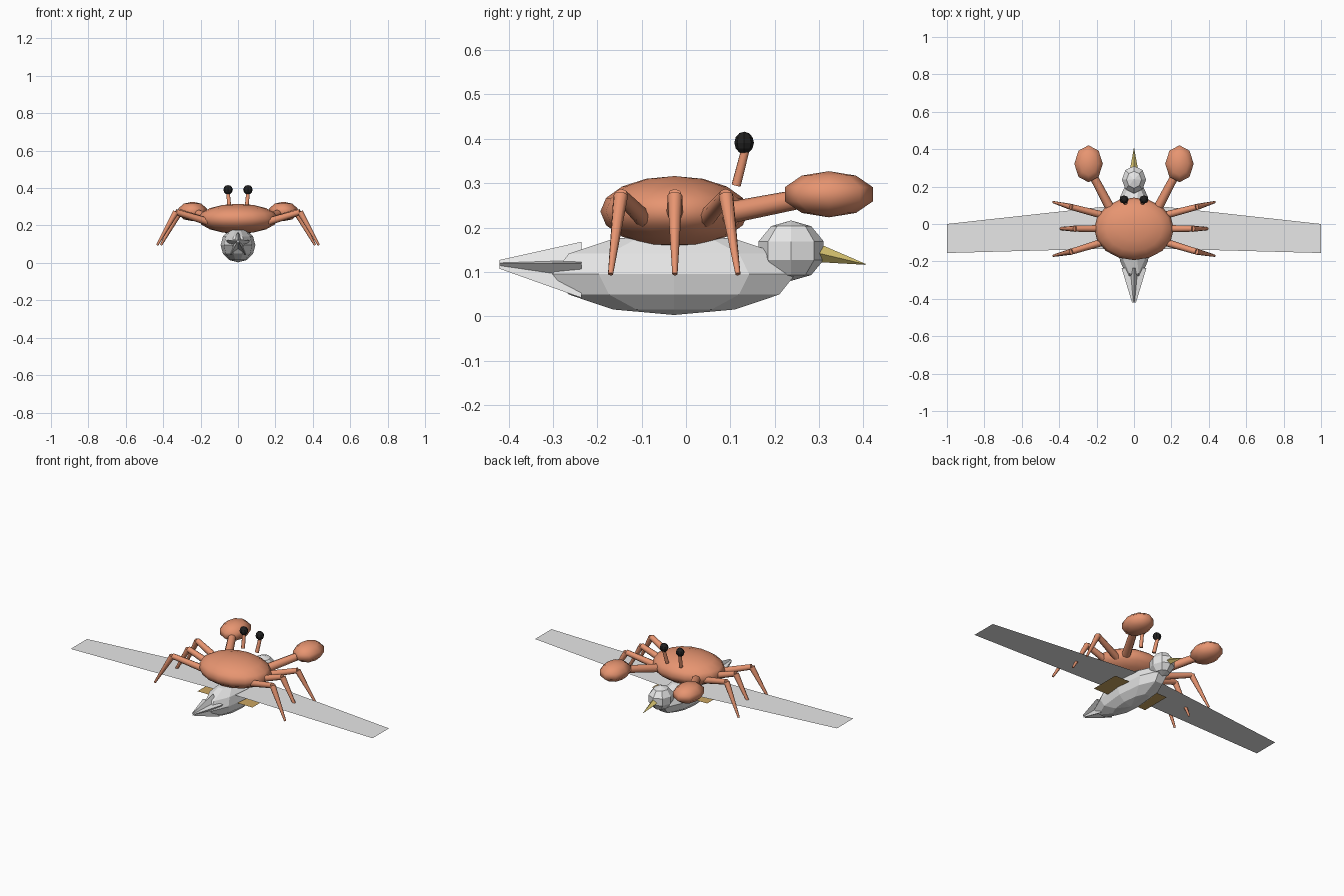
import bpy, bmesh, math
from mathutils import Vector, Matrix

cube = bpy.data.objects.get("Cube")
if cube:
    bpy.data.objects.remove(cube, do_unlink=True)


def material(name, rgb):
    m = bpy.data.materials.new(name)
    m.use_nodes = True
    m.diffuse_color = (*rgb, 1)
    m.node_tree.nodes["Principled BSDF"].inputs["Base Color"].default_value = (*rgb, 1)
    return m


ORANGE = material("crab_orange", (0.8, 0.3, 0.165))
GREY = material("feather_grey", (0.8, 0.8, 0.8))
YELLOW = material("beak_yellow", (0.72, 0.58, 0.17))
TAN = material("foot_tan", (0.6, 0.38, 0.12))
BLACK = material("eye_black", (0.015, 0.015, 0.015))


def finish(bm, name, mat, smooth=False):
    bmesh.ops.recalc_face_normals(bm, faces=bm.faces)
    mesh = bpy.data.meshes.new(name)
    for f in bm.faces:
        f.smooth = smooth
    bm.to_mesh(mesh)
    bm.free()
    mesh.materials.append(mat)
    ob = bpy.data.objects.new(name, mesh)
    bpy.context.collection.objects.link(ob)
    return ob


def ellipsoid(name, mat, center, radii, segments, rings, smooth=False, turn=0):
    bm = bmesh.new()
    bmesh.ops.create_uvsphere(bm, u_segments=segments, v_segments=rings, radius=1)
    bm.transform(Matrix.Translation(center) @ Matrix.Diagonal((*radii, 1))
                 @ Matrix.Rotation(turn, 4, 'Z'))
    return finish(bm, name, mat, smooth)


def limb(name, mat, start, end, r1, r2, sides=8, smooth=True):
    """Tapered rod between two points."""
    a, b = Vector(start), Vector(end)
    bm = bmesh.new()
    bmesh.ops.create_cone(bm, cap_ends=True, segments=sides, radius1=r1,
                          radius2=r2, depth=(b - a).length)
    turn = (b - a).to_track_quat('Z', 'Y').to_matrix().to_4x4()
    bm.transform(Matrix.Translation((a + b) / 2) @ turn)
    ob = finish(bm, name, mat, smooth)
    if smooth:
        for f in ob.data.polygons:
            f.use_smooth = len(f.vertices) == 4
    return ob


def plate(name, mat, corners):
    bm = bmesh.new()
    bm.faces.new([bm.verts.new(c) for c in corners])
    return finish(bm, name, mat)


# Bird body, head and beak
ellipsoid("bird_body", GREY, (0, -0.027, 0.095), (0.093, 0.288, 0.092), 10, 6,
          turn=math.pi / 2)
ellipsoid("bird_head", GREY, (0, 0.237, 0.148), (0.068, 0.077, 0.068), 8, 5)
limb("beak", YELLOW, (0, 0.295, 0.143), (0, 0.405, 0.117), 0.021, 0.001, 4, False)

# Tail: star section tapering backwards
bm = bmesh.new()
loops = []
for y, z, outer in ((-0.235, 0.098, 0.07), (-0.42, 0.116, 0.011)):
    loop = []
    for i in range(10):
        r = outer if i % 2 == 0 else outer * 0.5
        a = math.pi / 2 + i * math.pi / 5
        loop.append(bm.verts.new((r * math.cos(a), y, z + r * math.sin(a))))
    bm.faces.new(loop)
    loops.append(loop)
for i in range(10):
    j = (i + 1) % 10
    bm.faces.new((loops[0][i], loops[0][j], loops[1][j], loops[1][i]))
finish(bm, "tail", GREY)

# Crab shell
ellipsoid("crab_shell", ORANGE, (0, -0.026, 0.236), (0.213, 0.167, 0.08), 16, 8, True)

for side, s in (("left", 1), ("right", -1)):
    # Flat wing and the foot plate under it
    plate(side + "_wing", GREY, [(0, 0.11, 0.138), (s, 0, 0.138),
                                 (s, -0.155, 0.138), (0, -0.128, 0.138)])
    plate(side + "_foot", TAN, [(s * 0.05, 0.06, 0.091), (s * 0.182, 0.06, 0.091),
                                (s * 0.182, -0.123, 0.091), (s * 0.05, -0.123, 0.091)])

    # Walking legs: hip, knee and foot spread
    for label, hip, knee, foot, reach in (("front", 0.045, 0.09, 0.117, 0.432),
                                          ("middle", -0.025, -0.025, -0.025, 0.412),
                                          ("rear", -0.095, -0.147, -0.17, 0.432)):
        k = (s * (reach - 0.1), knee, 0.272)
        name = side + "_" + label
        limb(name + "_upper_leg", ORANGE, (s * 0.16, hip, 0.22), k, 0.02, 0.016)
        limb(name + "_lower_leg", ORANGE, k, (s * reach, foot, 0.095), 0.017, 0.006)

    # Claw arm and claw
    limb(side + "_claw_arm", ORANGE, (s * 0.13, 0.09, 0.232),
         (s * 0.22, 0.26, 0.265), 0.025, 0.022)
    ellipsoid(side + "_claw", ORANGE, (s * 0.243, 0.322, 0.275),
              (0.08, 0.104, 0.052), 8, 5, True)

    # Eye on a stalk
    limb(side + "_eye_stalk", ORANGE, (s * 0.046, 0.113, 0.295),
         (s * 0.053, 0.133, 0.372), 0.011, 0.01)
    ellipsoid(side + "_eye", BLACK, (s * 0.053, 0.131, 0.391),
              (0.025, 0.022, 0.025), 8, 6)
